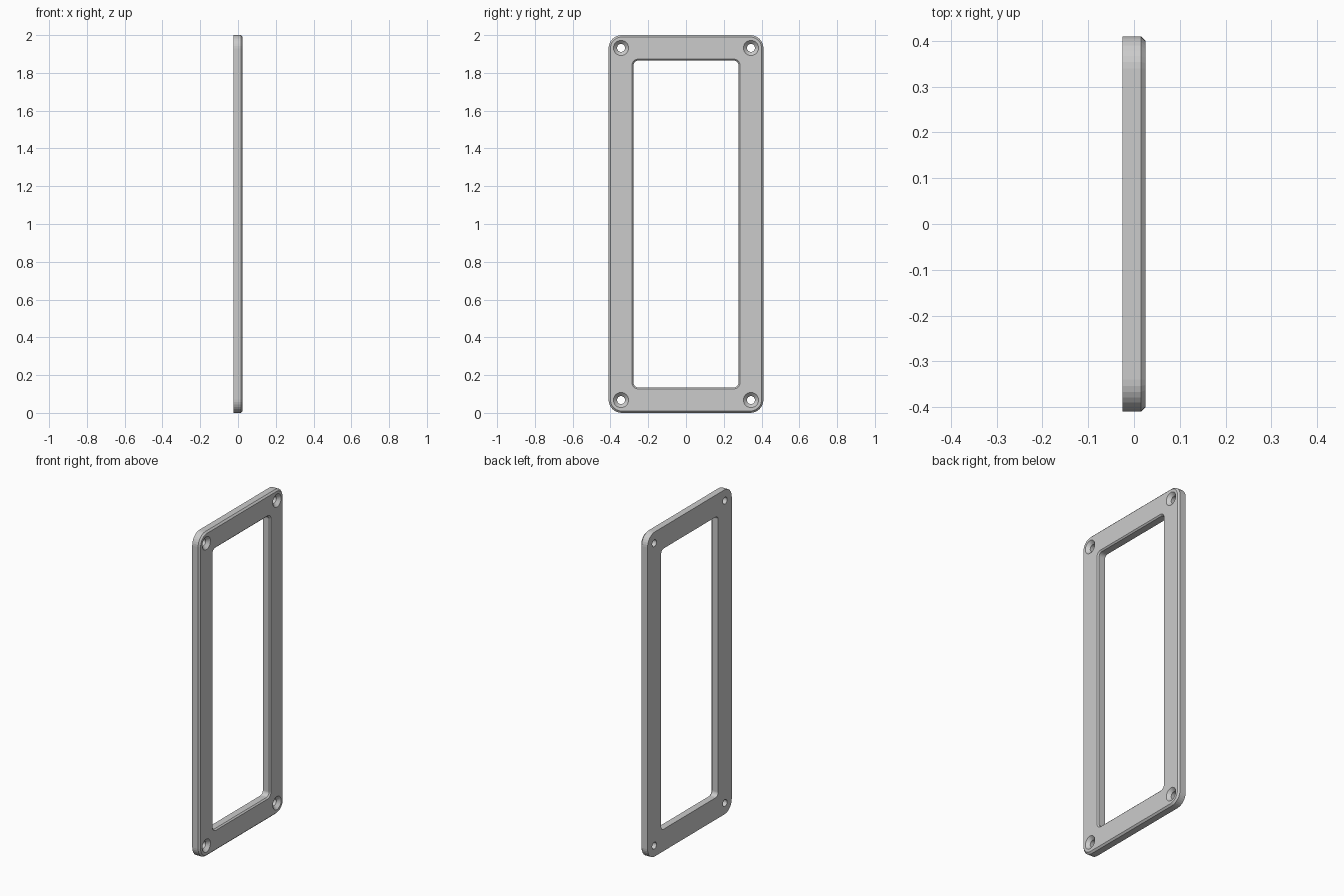
import bpy, bmesh
from math import sin, cos, pi

cube = bpy.data.objects.get("Cube")
if cube:
    bpy.data.objects.remove(cube)

HALF_T = 0.025      # half thickness of the plate
CHAMFER = 0.01
MID_Z = 1.0


def rounded_rect(half_y, half_z, radius, steps=8):
    """Outline of a rounded rectangle around the origin."""
    pts = []
    for i, (sy, sz) in enumerate([(1, 1), (-1, 1), (-1, -1), (1, -1)]):
        for k in range(steps + 1):
            a = (i + k / steps) * pi / 2
            pts.append((sy * (half_y - radius) + radius * cos(a),
                        sz * (half_z - radius) + radius * sin(a)))
    return pts


def circle(cy, cz, radius, steps=32):
    return [(cy + radius * cos(2 * pi * k / steps),
             cz + radius * sin(2 * pi * k / steps)) for k in range(steps)]


def wall(bm, rings):
    """Join outlines, given as (x, points), into a wall; return its end edges."""
    loops = [[bm.verts.new((x, y, MID_Z + z)) for y, z in pts] for x, pts in rings]
    n = len(loops[0])
    for a, b in zip(loops, loops[1:]):
        for i in range(n):
            j = (i + 1) % n
            bm.faces.new((a[i], a[j], b[j], b[i]))
    return [[bm.edges.get((lp[i], lp[(i + 1) % n])) for i in range(n)]
            for lp in (loops[0], loops[-1])]


bm = bmesh.new()
walls = []

# Outer rim and window opening, chamfered on the +x side
for half_y, half_z, radius, grow in [(0.41, 1.0, 0.07, -CHAMFER),
                                     (0.278, 0.865, 0.025, CHAMFER * 0.8)]:
    straight = rounded_rect(half_y, half_z, radius)
    bevelled = rounded_rect(half_y + grow, half_z + grow, radius + grow)
    walls.append(wall(bm, [(-HALF_T, straight), (HALF_T - abs(grow), straight),
                           (HALF_T, bevelled)]))

# Countersunk screw holes in the four corners
for sy in (-1, 1):
    for sz in (-1, 1):
        c = (sy * 0.344, sz * 0.932)
        walls.append(wall(bm, [(-HALF_T, circle(*c, 0.021)),
                               (HALF_T - 0.019, circle(*c, 0.021)),
                               (HALF_T, circle(*c, 0.04))]))

# Flat back and front faces spanning between the outlines
for side, x_dir in ((0, -1), (1, 1)):
    edges = [e for w in walls for e in w[side]]
    bmesh.ops.triangle_fill(bm, edges=edges, use_beauty=True, normal=(x_dir, 0, 0))

bmesh.ops.recalc_face_normals(bm, faces=bm.faces[:])
mesh = bpy.data.meshes.new("frame_plate")
bm.to_mesh(mesh)
bm.free()
frame = bpy.data.objects.new("frame_plate", mesh)
bpy.context.scene.collection.objects.link(frame)

# Plain grey finish
grey = bpy.data.materials.new("light_grey")
grey.use_nodes = True
color = (0.6, 0.6, 0.6, 1)
grey.diffuse_color = color
grey.node_tree.nodes["Principled BSDF"].inputs["Base Color"].default_value = color
mesh.materials.append(grey)
